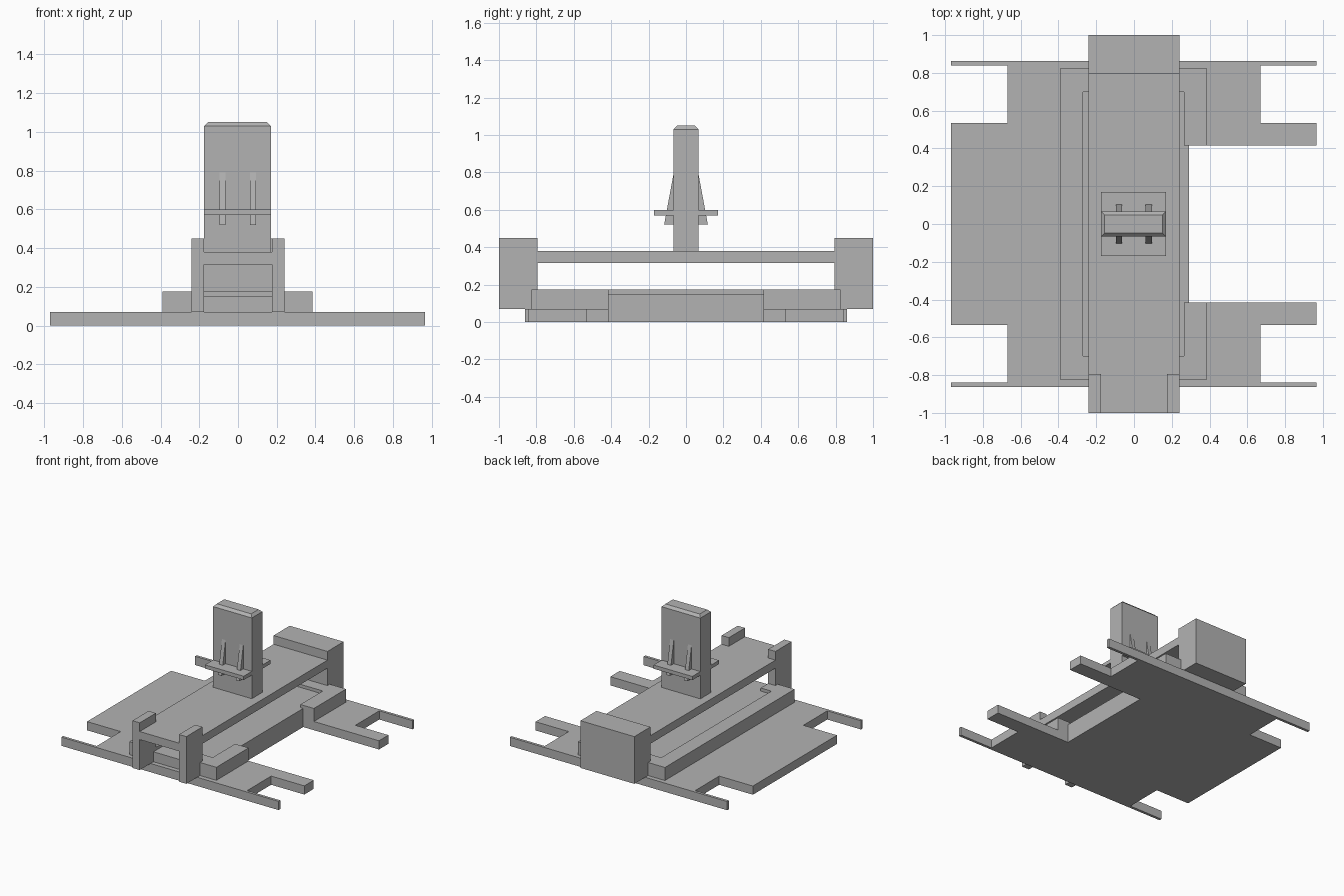
import bpy
import bmesh

cube = bpy.data.objects.get("Cube")
if cube:
    bpy.data.objects.remove(cube, do_unlink=True)

# Single plain grey for every part
GREY = (0.45, 0.45, 0.45, 1.0)
grey = bpy.data.materials.new("plain_grey")
grey.use_nodes = True
grey.diffuse_color = GREY
bsdf = grey.node_tree.nodes["Principled BSDF"]
bsdf.inputs["Base Color"].default_value = GREY
bsdf.inputs["Roughness"].default_value = 0.8


def finish(name, bm):
    bmesh.ops.recalc_face_normals(bm, faces=bm.faces)
    mesh = bpy.data.meshes.new(name)
    bm.to_mesh(mesh)
    bm.free()
    mesh.materials.append(grey)
    obj = bpy.data.objects.new(name, mesh)
    bpy.context.collection.objects.link(obj)
    return obj


def prism(name, points, offset):
    """Extrude a flat 3D outline along an offset vector."""
    bm = bmesh.new()
    face = bm.faces.new([bm.verts.new(p) for p in points])
    new = bmesh.ops.extrude_face_region(bm, geom=[face])["geom"]
    verts = [v for v in new if isinstance(v, bmesh.types.BMVert)]
    bmesh.ops.translate(bm, verts=verts, vec=offset)
    return finish(name, bm)


def slab(name, outline, z0, z1):
    return prism(name, [(x, y, z0) for x, y in outline], (0, 0, z1 - z0))


def box(name, x0, x1, y0, y1, z0, z1):
    return slab(name, [(x0, y0), (x1, y0), (x1, y1), (x0, y1)], z0, z1)


def both_ends(half):
    """Complete an outline by mirroring it front to back."""
    return half + [(x, -y) for x, y in reversed(half)]


# Base plate with corner notches, thin end strips and a side opening
base = both_ends([(0.29, 0.415), (0.965, 0.415), (0.965, 0.535), (0.67, 0.535),
                  (0.67, 0.84), (0.965, 0.84), (0.965, 0.862), (-0.97, 0.862),
                  (-0.97, 0.84), (-0.67, 0.84), (-0.67, 0.535), (-0.97, 0.535)])
slab("base_plate", base, 0, 0.07)

# Raised tray floor and the low rim around its recess
tray = both_ends([(0.29, 0.415), (0.385, 0.415), (0.385, 0.825), (-0.39, 0.825)])
slab("tray_floor", tray, 0.07, 0.15)
rim = [(-0.175, -0.825), (-0.39, -0.825), (-0.39, 0.825), (0.385, 0.825),
       (0.385, 0.415), (0.265, 0.415), (0.265, 0.7), (-0.27, 0.7),
       (-0.27, -0.7), (-0.175, -0.7)]
slab("tray_rim", rim, 0.15, 0.175)
corner = [(0.175, -0.825), (0.385, -0.825), (0.385, -0.415), (0.265, -0.415),
          (0.265, -0.7), (0.175, -0.7)]
slab("tray_rim_corner", corner, 0.15, 0.175)

# Back block, two front posts and the beam joining them
box("back_block", -0.24, 0.24, 0.795, 1.0, 0.07, 0.45)
box("left_front_post", 0.175, 0.24, -1.0, -0.795, 0.07, 0.45)
box("right_front_post", -0.24, -0.175, -1.0, -0.795, 0.07, 0.45)
beam = [(-0.175, -1.0), (0.175, -1.0), (0.175, -0.795), (0.24, -0.795),
        (0.24, 0.795), (-0.24, 0.795), (-0.24, -0.795), (-0.175, -0.795)]
slab("beam", beam, 0.315, 0.38)

# Upright column with a chamfered top
column = box("column", -0.175, 0.17, -0.067, 0.067, 0.38, 1.05)
bm = bmesh.new()
bm.from_mesh(column.data)
top_edges = [e for e in bm.edges if all(v.co.z > 1 for v in e.verts)]
bmesh.ops.bevel(bm, geom=top_edges, offset=0.02, segments=1, affect='EDGES')
bm.to_mesh(column.data)
bm.free()

# Collar plate and the tapered clips on the column's front and back
box("collar", -0.175, 0.17, -0.17, 0.17, 0.57, 0.6)
for end, side in (("front", -1), ("back", 1)):
    for hand, x in (("left", 0.078), ("right", -0.08)):
        profile = [(0.06, 0.52), (0.117, 0.52), (0.067, 0.79), (0.06, 0.79)]
        prism(f"{hand}_{end}_clip", [(x - 0.016, side * y, z) for y, z in profile],
              (0.032, 0, 0))
